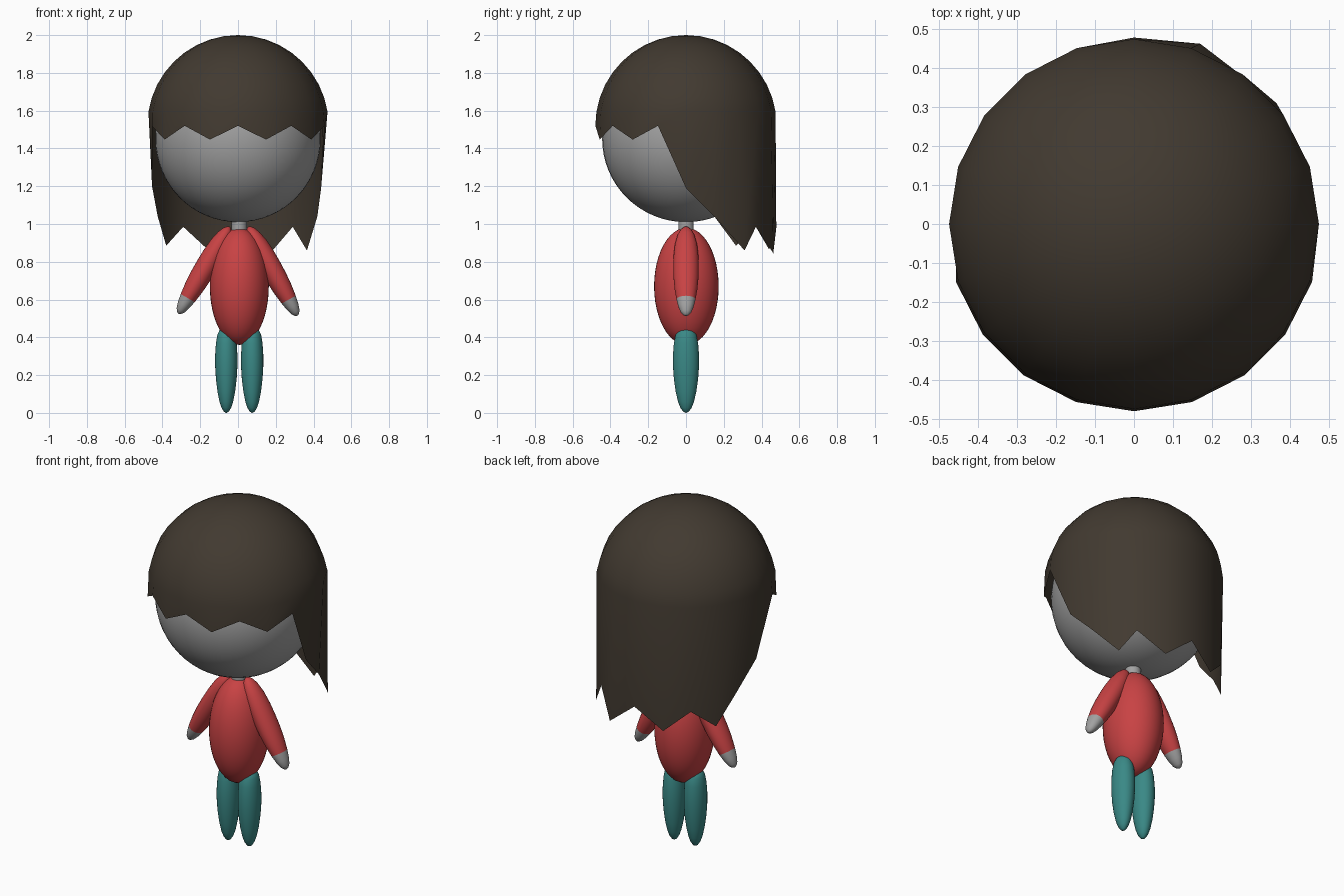
import bpy, bmesh, math
from mathutils import Vector, Matrix

if "Cube" in bpy.data.objects:
    bpy.data.objects.remove(bpy.data.objects["Cube"])


def material(name, rgb):
    m = bpy.data.materials.new(name)
    m.diffuse_color = (*rgb, 1)
    m.use_nodes = True
    m.node_tree.nodes["Principled BSDF"].inputs["Base Color"].default_value = m.diffuse_color
    return m


HAIR = material("dark brown", (0.054, 0.042, 0.030))
SKIN = material("grey", (0.36, 0.36, 0.36))
RED = material("red", (0.58, 0.055, 0.057))
TEAL = material("teal", (0.042, 0.25, 0.24))


def finish(name, bm, mats, angle=60):
    mesh = bpy.data.meshes.new(name)
    bm.to_mesh(mesh)
    bm.free()
    for m in mats:
        mesh.materials.append(m)
    ob = bpy.data.objects.new(name, mesh)
    bpy.context.collection.objects.link(ob)
    bpy.ops.object.select_all(action='DESELECT')
    ob.select_set(True)
    bpy.context.view_layer.objects.active = ob
    bpy.ops.object.shade_smooth_by_angle(angle=math.radians(angle))
    return ob


def ellipsoid(name, center, radii, mat, segs=40, rings=24):
    bm = bmesh.new()
    bmesh.ops.create_uvsphere(bm, u_segments=segs, v_segments=rings, radius=1)
    bm.transform(Matrix.Translation(center) @ Matrix.Diagonal((*radii, 1)))
    return finish(name, bm, [mat])


def limb(name, start, end, rx, ry, profile, mats, split=2.0, segs=28):
    """Oval sections along a line; faces past the split fraction use the second colour."""
    start, end = Vector(start), Vector(end)
    axis = end - start
    side_y = Vector((0, 1, 0))
    side_x = side_y.cross(axis.normalized())
    bm = bmesh.new()
    rows = []
    for t, r in profile:
        rows.append([bm.verts.new(start + axis * t
                                  + side_x * rx * r * math.cos(2 * math.pi * i / segs)
                                  + side_y * ry * r * math.sin(2 * math.pi * i / segs))
                     for i in range(segs)])
    for k in range(len(rows) - 1):
        for i in range(segs):
            j = (i + 1) % segs
            f = bm.faces.new((rows[k][i], rows[k][j], rows[k + 1][j], rows[k + 1][i]))
            f.material_index = int(profile[k][0] >= split - 1e-4)
    bm.faces.new(rows[0])
    bm.faces.new(rows[-1]).material_index = len(mats) - 1
    bmesh.ops.recalc_face_normals(bm, faces=bm.faces)
    return finish(name, bm, mats)


# head, neck, torso
ellipsoid("head", (0, 0, 1.452), (0.438, 0.444, 0.442), SKIN, 48, 32)
bm = bmesh.new()
bmesh.ops.create_cone(bm, cap_ends=True, segments=24, radius1=0.041, radius2=0.041, depth=0.12,
                      matrix=Matrix.Translation((0.006, 0, 0.98)))
finish("neck", bm, [SKIN], 40)
ellipsoid("torso", (0.007, 0.002, 0.67), (0.156, 0.171, 0.31), RED)

# arms with bare hands
arm_profile = [(0, 0.03), (0.01, 0.22), (0.04, 0.45), (0.1, 0.68), (0.2, 0.88), (0.33, 0.98),
               (0.45, 1), (0.58, 0.98), (0.7, 0.9), (0.82, 0.75), (0.9, 0.6),
               (0.96, 0.42), (0.99, 0.22), (1, 0.03)]
for side, top, tip in (("right", (0.055, 0, 0.985), (0.315, 0, 0.515)),
                       ("left", (-0.045, 0, 0.985), (-0.315, 0, 0.525))):
    limb(side + "_arm", top, tip, 0.057, 0.067, arm_profile, [RED, SKIN], 0.82)

# legs, fuller at the top and tapering to the foot
leg_profile = [(0, 0.03), (0.01, 0.4), (0.03, 0.62), (0.08, 0.8), (0.18, 0.93), (0.32, 1),
               (0.45, 1), (0.6, 0.93), (0.75, 0.79), (0.87, 0.61), (0.94, 0.43),
               (0.985, 0.22), (1, 0.03)]
for side, x in (("right", 0.075), ("left", -0.062)):
    limb(side + "_leg", (x, 0, 0.45), (x, 0, 0), 0.059, 0.069, leg_profile, [TEAL])

# hair: half dome whose rim is pulled into a zigzag fringe and long back locks
R, CZ, SEGS, RINGS = 0.48, 1.52, 20, 10
right_locks = [(0.44, 0, 1.19), (0.42, 0.15, 1.04), (0.365, 0.31, 0.86),
               (0.29, 0.37, 0.985), (0.17, 0.462, 0.845)]
left_locks = [(-0.455, 0, 1.20), (-0.425, 0.15, 1.04), (-0.38, 0.265, 0.885),
              (-0.29, 0.37, 0.985), (-0.16, 0.44, 0.865)]


def rim_point(i):
    k = min(i, SEGS - i)
    if k == 10:
        return (0, 0.478, 0.98)
    if k >= 5:
        return (right_locks if i < 10 else left_locks)[k - 5]
    a = 2 * math.pi * i / SEGS
    return (R * math.sin(a), -R * math.cos(a), CZ - (0.073 if k % 2 else 0))


bm = bmesh.new()
rows = [[bm.verts.new(rim_point(i)) for i in range(SEGS)]]
for k in range(1, RINGS):
    e = math.pi / 2 * k / RINGS
    rows.append([bm.verts.new((R * math.cos(e) * math.sin(2 * math.pi * i / SEGS),
                               -R * math.cos(e) * math.cos(2 * math.pi * i / SEGS),
                               CZ + R * math.sin(e))) for i in range(SEGS)])
crown = bm.verts.new((0, 0, CZ + R))
for i in range(SEGS):
    j = (i + 1) % SEGS
    for k in range(RINGS - 1):
        bm.faces.new((rows[k][i], rows[k][j], rows[k + 1][j], rows[k + 1][i]))
    bm.faces.new((rows[-1][i], rows[-1][j], crown))
finish("hair", bm, [HAIR])
